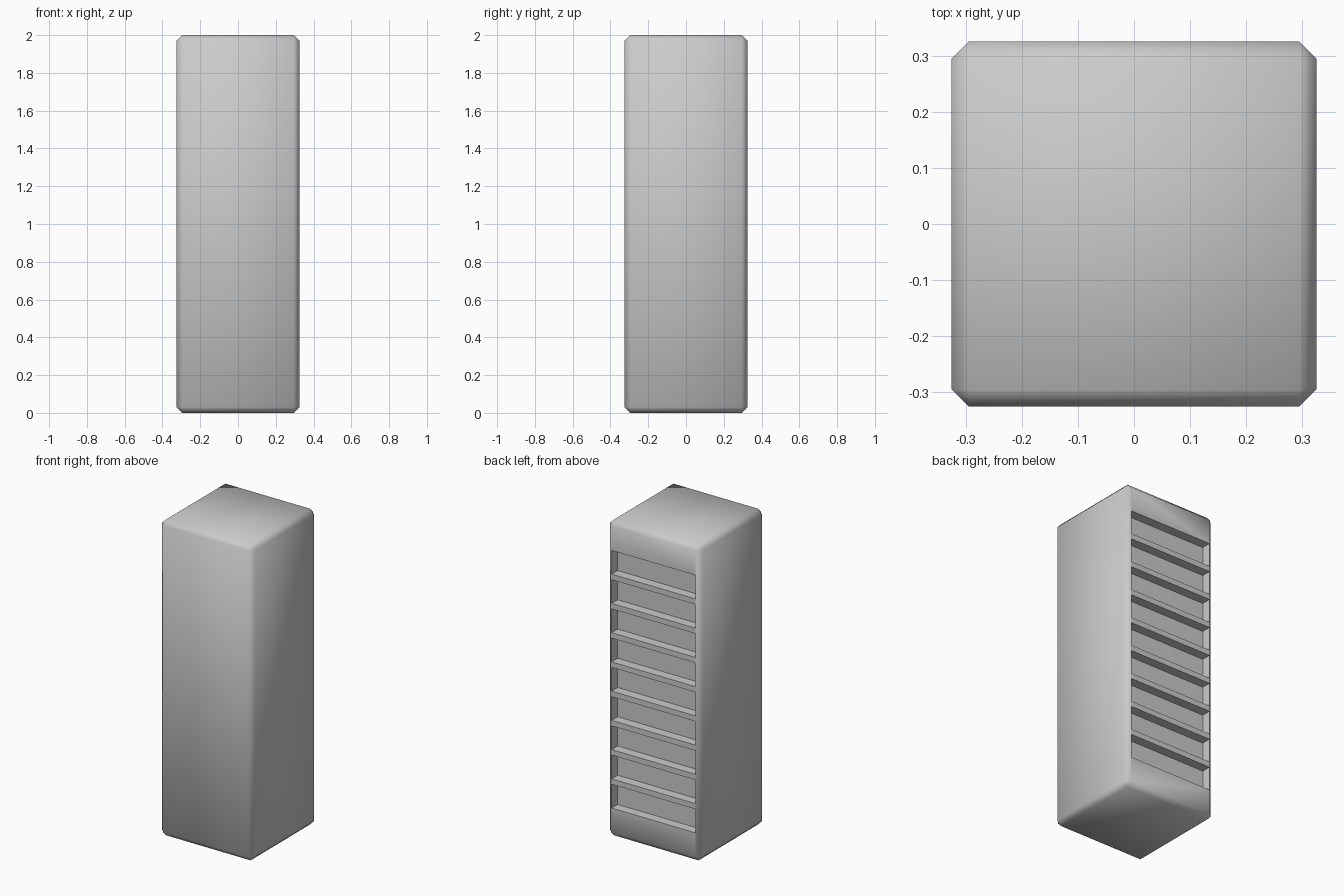
import bpy
import math

if "Cube" in bpy.data.objects:
    bpy.data.objects.remove(bpy.data.objects["Cube"])


def box(name, size, location):
    bpy.ops.mesh.primitive_cube_add(size=1, location=location)
    obj = bpy.context.object
    obj.name = name
    obj.scale = size
    bpy.ops.object.transform_apply(location=True, rotation=False, scale=True)
    return obj


WIDTH, HEIGHT, CHAMFER = 0.65, 2.0, 0.03
SLOTS, PITCH, SLOT_H, DEPTH = 9, 0.185, 0.15, 0.06

# Slot cutters, a row up the back face
cutters = []
for i in range(SLOTS):
    z = HEIGHT / 2 + (i - (SLOTS - 1) / 2) * PITCH
    cutters.append(box("slot_cutter", (0.585, DEPTH * 2, SLOT_H), (0, WIDTH / 2, z)))
bpy.ops.object.select_all(action='DESELECT')
for c in cutters:
    c.select_set(True)
bpy.context.view_layer.objects.active = cutters[0]
bpy.ops.object.join()
cutter = bpy.context.object
cutter.hide_render = True

# Chamfered cabinet with vent slots cut into the back
cabinet = box("cabinet", (WIDTH, WIDTH, HEIGHT), (0, 0, HEIGHT / 2))
bevel = cabinet.modifiers.new("chamfer", 'BEVEL')
bevel.width = CHAMFER
bevel.segments = 1
cut = cabinet.modifiers.new("vents", 'BOOLEAN')
cut.operation = 'DIFFERENCE'
cut.solver = 'EXACT'
cut.object = cutter
bpy.ops.object.modifier_apply(modifier="chamfer")
bpy.ops.object.modifier_apply(modifier="vents")
bpy.data.objects.remove(cutter)

# Soft shading over the chamfers, crisp slot edges
bpy.ops.object.shade_smooth_by_angle(angle=math.radians(60))
